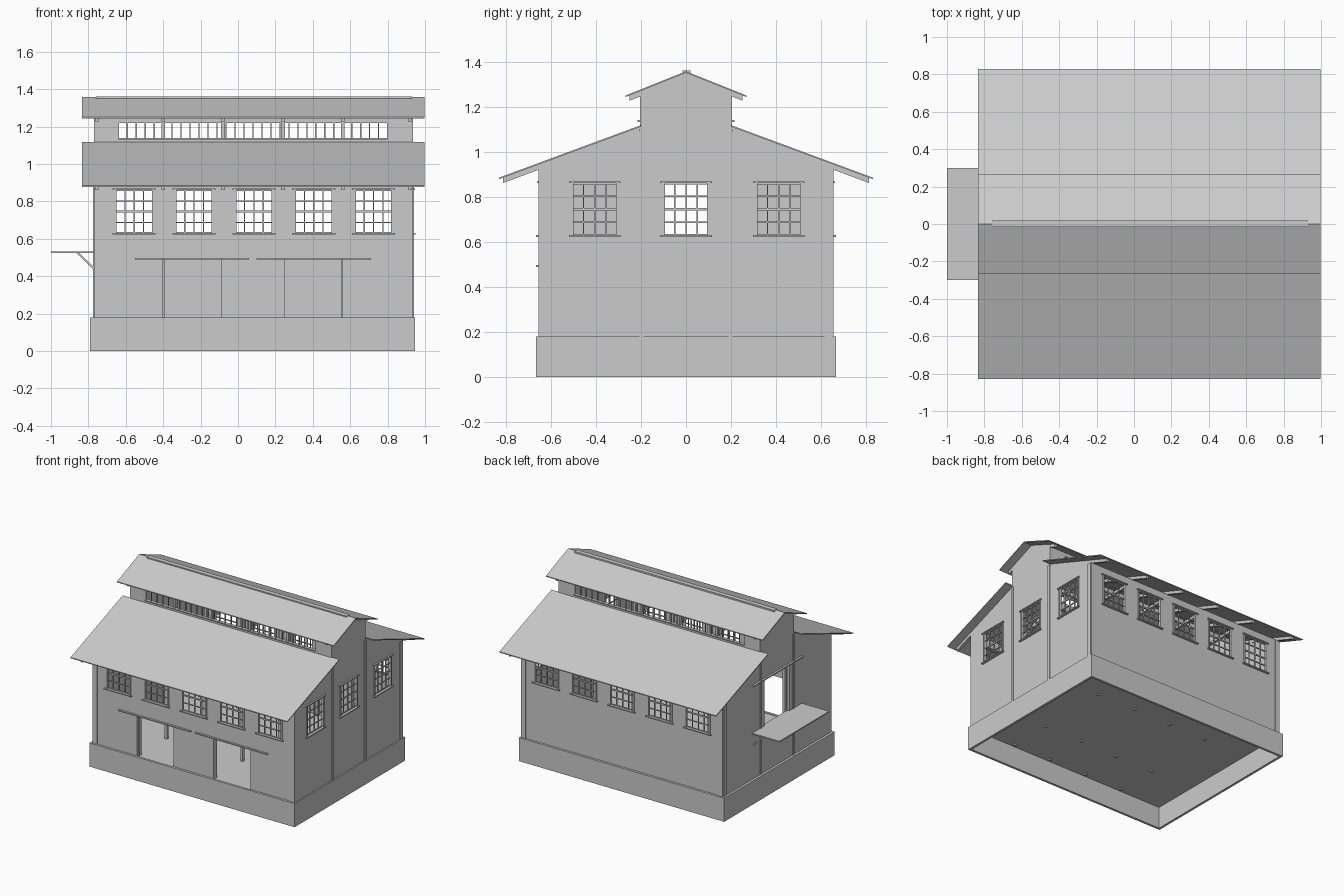
import bpy, bmesh
from mathutils import Vector

cube = bpy.data.objects.get("Cube")
if cube:
    bpy.data.objects.remove(cube)

GREY = (0.6, 0.6, 0.6, 1)
mat = bpy.data.materials.new("plain_grey")
mat.use_nodes = True
mat.diffuse_color = GREY
mat.node_tree.nodes["Principled BSDF"].inputs["Base Color"].default_value = GREY

X0, X1, YW = -0.77, 0.935, 0.65        # wall extents
FLOOR, TOWER = 0.175, 0.2              # floor level, half width of raised centre
FRAMES = [-0.755, -0.4, -0.08, 0.24, 0.56, 0.92]
WIN_LOW, WIN_HIGH = 0.63, 0.86
SLOPE, TOP_SLOPE = 0.37, 0.4


def finish(name, bm):
    bmesh.ops.recalc_face_normals(bm, faces=bm.faces)
    me = bpy.data.meshes.new(name)
    bm.to_mesh(me)
    bm.free()
    me.materials.append(mat)
    ob = bpy.data.objects.new(name, me)
    bpy.context.collection.objects.link(ob)
    return ob


def add_box(bm, lo, hi):
    verts = bmesh.ops.create_cube(bm, size=1)["verts"]
    for v in verts:
        v.co = [(a + b) / 2 + c * (b - a) for a, b, c in zip(lo, hi, v.co)]


def boxes(name, items):
    bm = bmesh.new()
    for lo, hi in items:
        add_box(bm, lo, hi)
    return finish(name, bm)


def add_prism(bm, pts, x0, x1):
    """Extrude a y-z outline along x."""
    face = bm.faces.new([bm.verts.new((x0, y, z)) for y, z in pts])
    ext = bmesh.ops.extrude_face_region(bm, geom=[face])["geom"]
    for v in ext:
        if isinstance(v, bmesh.types.BMVert):
            v.co.x = x1


def wall(name, place, us, zs, top, holes, depth):
    """Wall as a grid of cells with holes (u0, u1, z0, z1), given thickness."""
    us = sorted(set(us) | {u for h in holes for u in h[:2]})
    zs = sorted(set(zs) | {z for h in holes for z in h[2:]})
    bm = bmesh.new()
    grid = [[bm.verts.new(place(u, z)) for z in zs] +
            [bm.verts.new(place(u, top(u)))] for u in us]
    for i in range(len(us) - 1):
        for j in range(len(zs)):
            u = (us[i] + us[i + 1]) / 2
            z = (zs[j] + zs[j + 1]) / 2 if j + 1 < len(zs) else 9
            if not any(a < u < b and c < z < d for a, b, c, d in holes):
                bm.faces.new((grid[i][j], grid[i + 1][j],
                              grid[i + 1][j + 1], grid[i][j + 1]))
    ext = bmesh.ops.extrude_face_region(bm, geom=bm.faces[:])["geom"]
    bmesh.ops.translate(bm, vec=Vector(depth),
                        verts=[v for v in ext if isinstance(v, bmesh.types.BMVert)])
    loose = [v for v in bm.verts if not v.link_faces]
    bmesh.ops.delete(bm, geom=loose, context="VERTS")
    return finish(name, bm)


def window(name, place, u, half=0.1):
    """Frame, glazing bars, sill and lintel; place maps (u, z, outward)."""
    bm = bmesh.new()

    def bar(u0, u1, z0, z1, d0, d1):
        a, b = place(u0, z0, d0), place(u1, z1, d1)
        add_box(bm, [min(p) for p in zip(a, b)], [max(p) for p in zip(a, b)])

    l, r = u - half, u + half
    for i in range(5):
        w = 0.006 if i in (0, 4) else 0.003
        c = l + i * half / 2
        bar(c - w, c + w, WIN_LOW, WIN_HIGH, -0.012, 0.006 if i in (0, 4) else -0.004)
        c = WIN_LOW + i * (WIN_HIGH - WIN_LOW) / 4
        w = 0.003 if i in (1, 3) else 0.005
        bar(l, r, c - w, c + w, -0.012, -0.004)
    bar(l - 0.015, r + 0.015, WIN_HIGH, WIN_HIGH + 0.008, -0.01, 0.012)
    bar(l - 0.015, r + 0.015, WIN_LOW - 0.008, WIN_LOW, -0.01, 0.015)
    return finish(name, bm)


# Hollow plinth and thin floor
P0, P1, PY, T = X0 - 0.02, X1 + 0.01, 0.667, 0.018
boxes("plinth", [((P0, -PY, 0), (P1, -PY + T, 0.18)), ((P0, PY - T, 0), (P1, PY, 0.18)),
                 ((P0, -PY, 0), (P0 + T, PY, 0.18)), ((P1 - T, -PY, 0), (P1, PY, 0.18))])
boxes("floor", [((P0 + T, -PY + T, FLOOR - 0.01), (P1 - T, PY - T, FLOOR))])

# Long walls with windows, and doorways on the front
centres = [-0.555 + 0.32 * i for i in range(5)]
win_holes = [(c - 0.1, c + 0.1, WIN_LOW, WIN_HIGH) for c in centres]
doors = [(-0.4, -0.09), (0.25, 0.56)]
door_holes = [(a, b, FLOOR, 0.49) for a, b in doors]
for side, s in (("front", -1), ("back", 1)):
    wall(side + "_wall", lambda u, z: (u, s * YW, z), [X0, X1], [FLOOR, 0.87],
         lambda u: 0.925, win_holes + (door_holes if s < 0 else []), (0, -s * 0.02, 0))
    for i, c in enumerate(centres):
        window(f"{side}_window_{i + 1}", lambda u, z, d: (u, s * (YW + d), z), c)
    boxes(side + "_corner_boards",
          [((a, min(s * YW, s * (YW + 0.006)), FLOOR), (a + 0.036, max(s * YW, s * (YW + 0.006)), 0.92))
           for a in (X0, X1 - 0.036)])

# End walls: two lean-to bays and a tall centre bay
for side, x, s in (("left", X1, 1), ("right", X0, -1)):
    bays = [("centre", -TOWER, TOWER), ("front", -YW, -TOWER), ("back", TOWER, YW)]
    for bay, a, b in bays:
        mid = bay == "centre"
        if s > 0:
            c = (a + b) / 2 if mid else (0.412 if a > 0 else -0.405)
            holes = [(c - 0.1, c + 0.1, WIN_LOW, WIN_HIGH)]
            window(f"{side}_{bay}_window", lambda u, z, d: (x + d, u, z), c)
        else:
            holes = [(-0.15, 0.15, 0.53, 0.885)] if mid else []
        top = (lambda y: 1.33 - TOP_SLOPE * abs(y)) if mid else \
              (lambda y: 1.093 - SLOPE * (abs(y) - TOWER))
        wall(f"{side}_{bay}_end_wall", lambda u, z: (x, u, z), [a, 0, b] if mid else [a, b],
             [FLOOR, 0.9], top, holes, (-s * 0.02, 0, 0))
    xa, xb = sorted((x, x + s * 0.006))
    boxes(side + "_end_boards",
          [((xa, y - 0.009, FLOOR), (xb, y + 0.009, z)) for y, z in
           ((-0.197, 1.1), (0.197, 1.1))] + [((xa, YW - 0.036, FLOOR), (xb, YW, 0.92))])

# Raised clerestory walls with a long strip of panes
for side, s in (("front", -1), ("back", 1)):
    strip = (-0.64, 0.8, 1.14, 1.22)
    wall(side + "_clerestory_wall", lambda u, z: (u, s * (TOWER + 0.005), z), [X0, X1],
         [1.08, 1.23], lambda u: 1.25, [strip], (0, -s * 0.015, 0))
    bars = [(strip[0] + i * 0.048, 0.003) for i in range(31)] + [(f, 0.008) for f in FRAMES[1:5]]
    ya, yb = sorted((s * 0.195, s * 0.203))
    boxes(side + "_clerestory_bars", [((c - w, ya, 1.14), (c + w, yb, 1.22)) for c, w in bars])
    ya, yb = sorted((s * 0.19, s * 0.215))
    boxes(side + "_clerestory_sill", [((strip[0], ya, 1.132), (strip[1], yb, 1.14))])

# Roof sheets and the rafters beneath them
for side, s in (("front", -1), ("back", 1)):
    for part, y0, y1, z0, k in (("lower", TOWER, 0.83, 1.118, SLOPE),
                                ("upper", 0, 0.268, 1.357, TOP_SLOPE)):
        def outline(a, b, d0, d1):
            return [(s * y, z0 - k * (y - y0) - d) for y, d in
                    ((a, d0), (b, d0), (b, d1), (a, d1))]
        bm = bmesh.new()
        add_prism(bm, outline(y0, y1, 0, 0.007), -0.835, 0.997)
        finish(f"{side}_{part}_roof", bm)
        bm = bmesh.new()
        for f in FRAMES:
            add_prism(bm, outline(y0, y1 - 0.018, 0.007, 0.03), f - 0.01, f + 0.01)
        finish(f"{side}_{part}_rafters", bm)
boxes("ridge_cap", [((-0.76, -0.015, 1.345), (0.93, 0.02, 1.36))])

# Interior timber frame
inner = FRAMES[1:5]
boxes("inner_posts", [((f - 0.01, y - 0.01, 0.155), (f + 0.01, y + 0.01, 1.06))
                      for f in inner for y in (-0.29, 0.29)])
boxes("wall_posts", [((f - 0.01, y - 0.01, 0.155), (f + 0.01, y + 0.01, 0.93))
                     for f in inner for y in (-0.62, 0.62)])
boxes("tie_beams", [((f - 0.01, -0.63, 0.89), (f + 0.01, 0.63, 0.91)) for f in inner])
boxes("upper_posts", [((f - 0.01, y - 0.01, 0.9), (f + 0.01, y + 0.01, 1.25))
                      for f in inner for y in (-0.185, 0.185)])

# Sliding door rails
boxes("front_door_rails", [((a - 0.15, -YW - 0.015, 0.488), (b + 0.15, -YW, 0.496)) for a, b in doors])
boxes("loft_door_rail", [((X0 - 0.015, -0.3, 0.888), (X0, 0.3, 0.897))])

# Loading platform with diagonal braces
boxes("platform", [((-1, -0.3, 0.523), (X0, 0.3, 0.532))])
bm = bmesh.new()
for y in (-0.28, 0.28):
    face = bm.faces.new([bm.verts.new((x, y - 0.006, z)) for x, z in
                         ((-0.865, 0.525), (-0.85, 0.525), (X0, 0.448), (X0, 0.433))])
    ext = bmesh.ops.extrude_face_region(bm, geom=[face])["geom"]
    bmesh.ops.translate(bm, vec=(0, 0.012, 0),
                        verts=[v for v in ext if isinstance(v, bmesh.types.BMVert)])
finish("platform_braces", bm)
